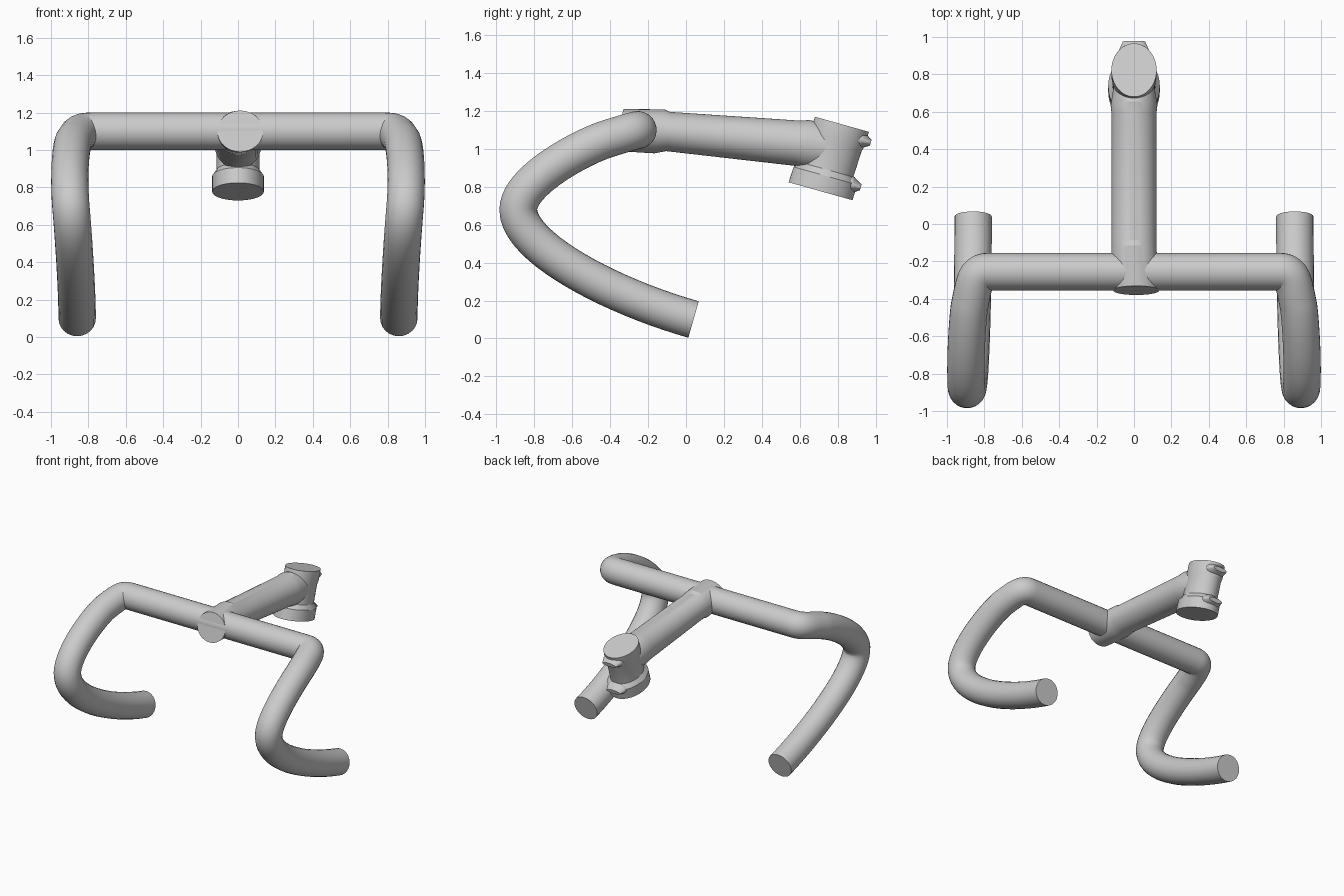
import bpy, bmesh
from math import sin, cos, pi, radians
from mathutils import Vector

if "Cube" in bpy.data.objects:
    bpy.data.objects.remove(bpy.data.objects["Cube"])


def smooth(obj):
    bpy.ops.object.select_all(action='DESELECT')
    obj.select_set(True)
    bpy.context.view_layer.objects.active = obj
    bpy.ops.object.shade_smooth_by_angle(angle=radians(20))


def loft(name, rings, sides=48):
    """Skin elliptical rings (x, y, z, radius along x, other radius, tilt)."""
    bm = bmesh.new()
    loops = []
    for x, y, z, rx, rv, a in rings:
        v = Vector((0, sin(a), cos(a)))
        c = Vector((x, y, z))
        loops.append([bm.verts.new(c + Vector((rx * cos(t), 0, 0)) + v * rv * sin(t))
                      for t in (2 * pi * i / sides for i in range(sides))])
    for p, q in zip(loops, loops[1:]):
        for i in range(sides):
            j = (i + 1) % sides
            bm.faces.new((p[i], p[j], q[j], q[i]))
    bm.faces.new(loops[0])
    bm.faces.new(loops[-1])
    bmesh.ops.recalc_face_normals(bm, faces=bm.faces)
    me = bpy.data.meshes.new(name)
    bm.to_mesh(me)
    bm.free()
    obj = bpy.data.objects.new(name, me)
    bpy.context.collection.objects.link(obj)
    smooth(obj)
    return obj


# drop handlebar: (left handle, point, right handle) for the +x half
half = [
    ((0.70, -0.255, 1.10), (0.785, -0.255, 1.10), (0.85, -0.255, 1.10)),
    ((0.855, -0.32, 1.085), (0.88, -0.44, 1.045), (0.90, -0.60, 0.985)),
    ((0.905, -0.885, 0.82), (0.892, -0.885, 0.68), (0.875, -0.885, 0.48)),
    ((0.86, -0.40, 0.225), (0.86, 0.04, 0.10), (0.86, 0.14, 0.07)),
]


def flip(p):
    return (-p[0], p[1], p[2])


points = [(flip(r), flip(c), flip(l)) for l, c, r in reversed(half)] + half
curve = bpy.data.curves.new("handlebar", 'CURVE')
curve.dimensions = '3D'
curve.resolution_u = 20
curve.bevel_depth = 0.1
curve.bevel_resolution = 10
curve.use_fill_caps = True
spline = curve.splines.new('BEZIER')
spline.bezier_points.add(len(points) - 1)
for bp, (l, c, r) in zip(spline.bezier_points, points):
    bp.handle_left_type = bp.handle_right_type = 'FREE'
    bp.co, bp.handle_left, bp.handle_right = c, l, r
bar = bpy.data.objects.new("handlebar", curve)
bpy.context.collection.objects.link(bar)
bpy.ops.object.select_all(action='DESELECT')
bar.select_set(True)
bpy.context.view_layer.objects.active = bar
bpy.ops.object.convert(target='MESH')
smooth(bpy.context.view_layer.objects.active)

# stem with the bar clamp at its front
loft("stem", [
    (0.012, -0.355, 1.10, 0.123, 0.113, 0.22),
    (0.0, -0.14, 1.093, 0.121, 0.119, 0.22),
    (0.0, -0.095, 1.092, 0.120, 0.104, 0.10),
    (0.0, 0.59, 1.03, 0.120, 0.120, 0.10),
    (0.0, 0.635, 1.026, 0.125, 0.128, 0.15),
    (0.0, 0.76, 1.00, 0.105, 0.115, 0.27),
])

# steerer clamp: tilted collar with a flange at each end
bottom, top = Vector((0, 0.71, 0.777)), Vector((0, 0.823, 1.13))
rings = []
for s, rx, rv in [(0, .138, .175), (.23, .138, .175), (.32, .115, .142),
                  (.70, .115, .142), (.78, .121, .148), (1, .121, .148)]:
    c = bottom.lerp(top, s)
    rings.append((0, c.y, c.z, rx, rv, 1.844))
loft("steerer_clamp", rings)

# clamp ears at the back
for name, y, z in [("upper_clamp_ear", 0.975, 1.033), ("lower_clamp_ear", 0.922, 0.797)]:
    loft(name, [(0, y - 0.10, z + 0.028, 0.085, 0.05, 0.27),
                (0, y - 0.045, z + 0.012, 0.08, 0.045, 0.27),
                (0, y, z, 0.06, 0.016, 0.27)], 24)
